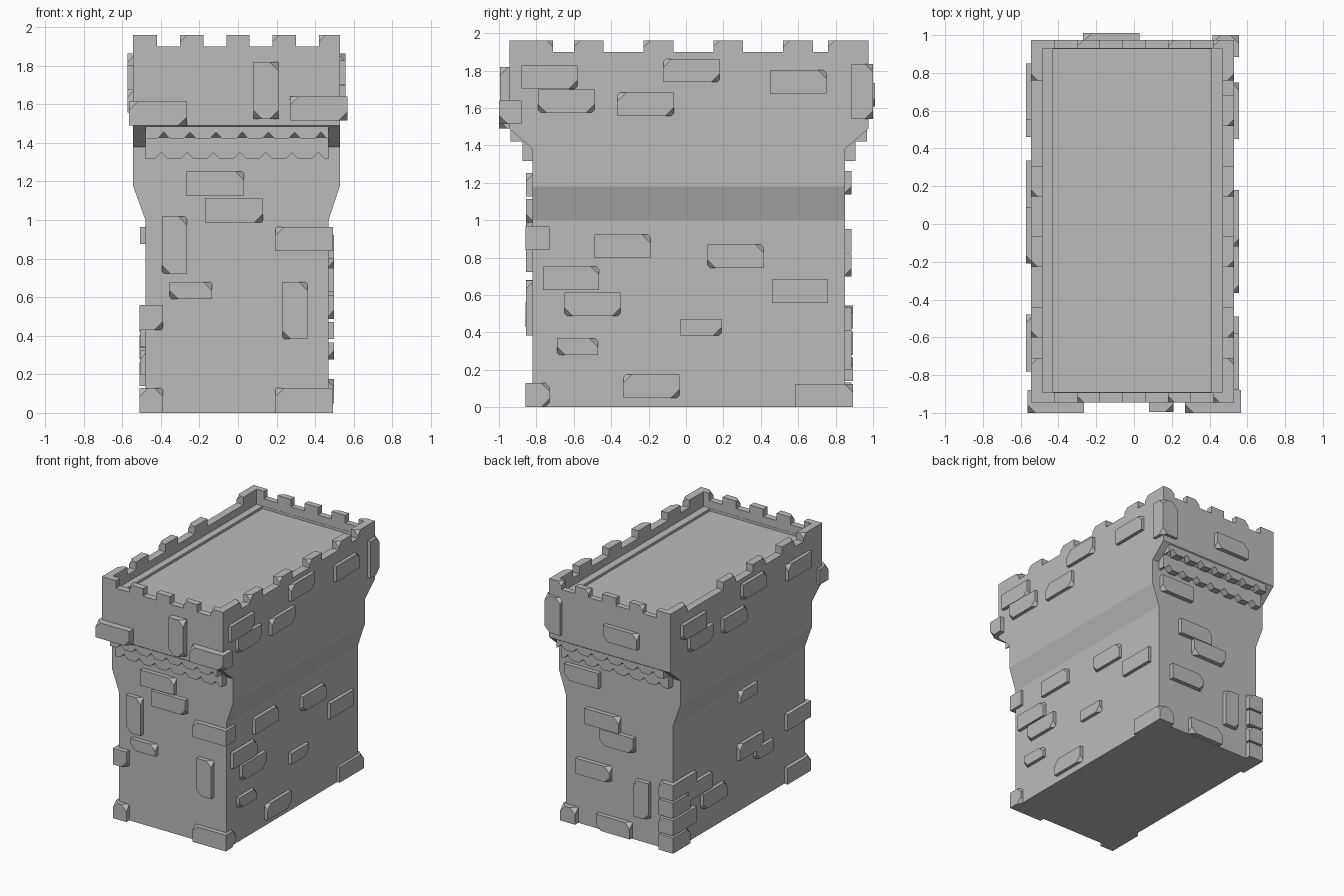
import bpy, bmesh
from itertools import product

default_cube = bpy.data.objects.get("Cube")
if default_cube:
    bpy.data.objects.remove(default_cube, do_unlink=True)

stone = bpy.data.materials.new("grey_stone")
stone.use_nodes = True
GREY = (0.5, 0.5, 0.5, 1)
stone.diffuse_color = GREY
stone.node_tree.nodes["Principled BSDF"].inputs["Base Color"].default_value = GREY


def finish(name, bm):
    """Turn a bmesh into a flat shaded stone object."""
    bmesh.ops.recalc_face_normals(bm, faces=bm.faces)
    mesh = bpy.data.meshes.new(name)
    bm.to_mesh(mesh)
    bm.free()
    mesh.materials.append(stone)
    obj = bpy.data.objects.new(name, mesh)
    bpy.context.collection.objects.link(obj)
    return obj


def block(name, xs, ys, zs, cuts=(), size=0.045):
    """Box between ranges; each corner in cuts, such as '+-+', is sliced off."""
    bm = bmesh.new()
    ranges = (xs, ys, zs)
    for signs in product("-+", repeat=3):
        corner = [r[s == "+"] for r, s in zip(ranges, signs)]
        if "".join(signs) not in cuts:
            bm.verts.new(corner)
            continue
        for axis, (r, s) in enumerate(zip(ranges, signs)):
            point = list(corner)
            step = min(size, (r[1] - r[0]) * 0.7)
            point[axis] += -step if s == "+" else step
            bm.verts.new(point)
    bmesh.ops.convex_hull(bm, input=bm.verts)
    bmesh.ops.dissolve_limit(bm, angle_limit=0.01, verts=bm.verts, edges=bm.edges)
    return finish(name, bm)


# Tower shell: stacked rectangles from the foot, over the parapet, to the roof floor
LOWER, UPPER = (-.48, .47), (-.545, .53)
NARROW, DEEP = (-.82, .85), (-.945, .975)
INNER_X, INNER_Y = (-.484, .468), (-.892, .928)
rings = [
    (LOWER, NARROW, 0), (LOWER, NARROW, 1), (UPPER, NARROW, 1.18),
    (UPPER, NARROW, 1.38), (UPPER, DEEP, 1.49), (UPPER, DEEP, 1.9),
    (INNER_X, INNER_Y, 1.9), (INNER_X, INNER_Y, 1.84),
    ((-.43, .41), (-.89, .926), 1.84), ((-.43, .41), (-.89, .926), 1.82),
]
bm = bmesh.new()
loops = []
for (x0, x1), (y0, y1), z in rings:
    corners = ((x0, y0), (x1, y0), (x1, y1), (x0, y1))
    loops.append([bm.verts.new((x, y, z)) for x, y in corners])
for low, high in zip(loops, loops[1:]):
    for i in range(4):
        j = (i + 1) % 4
        bm.faces.new((low[i], low[j], high[j], high[i]))
bm.faces.new(loops[0])
bm.faces.new(loops[-1])
finish("tower_shell", bm)


# Toothed corbel strips under the overhang, front and back
def corbel(name, y_in, y_out, top, notch, bottom, shift):
    count = 7
    left, right = LOWER
    pitch = (right - left) / count
    profile = [(right, top), (left, top), (left, bottom)]
    for i in range(count):
        middle = left + pitch * (i + shift)
        profile += [(middle - pitch / 4, bottom), (middle, notch), (middle + pitch / 4, bottom)]
    profile.append((right, bottom))
    bm = bmesh.new()
    face = bm.faces.new([bm.verts.new((x, y_in, z)) for x, z in profile])
    moved = bmesh.ops.extrude_face_region(bm, geom=[face])["geom"]
    verts = [v for v in moved if isinstance(v, bmesh.types.BMVert)]
    bmesh.ops.translate(bm, verts=verts, vec=(0, y_out - y_in, 0))
    finish(name, bm)


for end, wall, sign in (("front", NARROW[0], -1), ("back", NARROW[1], 1)):
    inside = wall - sign * .03
    corbel(end + "_lower_corbel", inside, wall + sign * .055, 1.44, 1.35, 1.316, .6)
    corbel(end + "_upper_corbel", inside, wall + sign * .118, 1.49, 1.456, 1.42, .7)

# Battlements
CREST = (1.88, 1.96)
for end, ys in (("front", (DEEP[0], INNER_Y[0])), ("back", (INNER_Y[1], DEEP[1]))):
    for i in range(5):
        middle = (i - 2) * .24
        xs = (max(middle - .06, UPPER[0]), min(middle + .06, UPPER[1]))
        outer = "-" if end == "front" else "+"
        cut = ["-" + outer + "+"] if i != 2 else []
        block(end + "_merlon", xs, ys, CREST, cut, .035)
for side, xs in (("left", (INNER_X[1], UPPER[1])), ("right", (UPPER[0], INNER_X[0]))):
    outer = "+" if side == "left" else "-"
    block(side + "_corner_merlon", xs, (DEEP[0], -.71), CREST, [outer + "++"], .035)
    block(side + "_corner_merlon", xs, (.76, DEEP[1]), CREST, [outer + "-+"], .035)
    for i in range(4 if side == "left" else 3):
        y = -.52 + i * .373
        block(side + "_merlon", xs, (y - .08, y + .08), CREST, [outer + "-+"], .035)

# Raised bricks: size, position along the wall, height, sliced corners (along, up)
SIZES = {"long": (.15, .0625), "tall": (.065, .1475), "short": (.11, .044)}
FRONT = [
    ("tall", .145, 1.672, "-- +- ++"), ("long", -.12, 1.19, "++"),
    ("long", -.02, 1.05, "+-"), ("tall", -.33, .87, "++ --"),
    ("short", -.245, .635, "++ --"), ("tall", .295, .53, "++ --"),
]
BACK = [
    ("long", -.12, 1.67, "-+ +-"), ("long", .31, 1.2, "+-"),
    ("long", .13, .89, "-+"), ("long", 0, .76, "+- --"),
    ("long", .21, .47, "-+ --"), ("tall", -.22, .35, "++ --"),
    ("long", .03, .07, "-+ +-"),
]
SIDE_TOP = [
    ("long", .72, 1.765, "+-"), ("long", .63, 1.637, "-- +-"),
    ("long", .205, 1.62, "-+ +-"), ("long", -.04, 1.8, "-+ +-"),
    ("long", -.61, 1.74, "++"),
]
LEFT = [
    ("long", -.34, .86, "++"), ("long", .265, .807, "++ --"),
    ("long", -.615, .69, "++"), ("long", -.5, .55, "-- +-"),
    ("short", -.58, .322, "-- ++"), ("long", -.185, .112, "-+ +-"),
    ("short", .08, .427, "+-"), ("long", .61, .62, ""),
]
RIGHT = [
    ("long", .35, .26, "-+ +-"), ("long", .54, .4, "++"),
    ("long", -.11, .48, "-- ++"), ("short", -.28, .385, "+-"),
    ("short", -.08, .92, "++"),
]


def lay_bricks(side, bricks):
    sign = "+" if side in ("left", "back") else "-"
    along_x = side in ("front", "back")
    for kind, u, z, corners in bricks:
        high = z > 1.4
        if along_x:
            wall = (DEEP if high else NARROW)[sign == "+"]
            raise_by = .05 if high and side == "front" else .035
        else:
            wall = (UPPER if high else LOWER)[sign == "+"]
            raise_by = .027
        tip = wall + (raise_by if sign == "+" else -raise_by)
        depth = sorted((wall - .03 if sign == "+" else wall + .03, tip))
        half_u, half_z = SIZES[kind]
        span, rise = (u - half_u, u + half_u), (z - half_z, z + half_z)
        if along_x:
            cuts = [c[0] + sign + c[1] for c in corners.split()]
            block(side + "_brick", span, depth, rise, cuts)
        else:
            cuts = [sign + c for c in corners.split()]
            block(side + "_brick", depth, span, rise, cuts)


lay_bricks("front", FRONT)
lay_bricks("back", BACK)
lay_bricks("left", [(k, -u - .01, z, c) for k, u, z, c in SIDE_TOP] + LEFT)
lay_bricks("right", [(k, u - .02, z, c) for k, u, z, c in SIDE_TOP] + RIGHT)

# Corner stones wrapping two walls
X_LOW, X_HIGH = -.51, .492
Y_LOW, Y_HIGH = -.857, .892
block("front_left_cornerstone", (.195, X_HIGH), (Y_LOW, -.73), (.84, .965), ["--+"])
block("front_left_footstone", (.195, X_HIGH), (Y_LOW, -.73), (0, .13), ["--+", "++-", "+++"])
block("front_right_cornerstone", (X_LOW, -.39), (Y_LOW, -.56), (.43, .56), ["+--"])
block("front_right_footstone", (X_LOW, -.39), (Y_LOW, -.56), (0, .13), ["+-+", "--+"])
block("back_left_footstone", (.36, X_HIGH), (.585, Y_HIGH), (0, .125), ["+++", "-++"])
for i in range(4):
    z = i * .14
    length = .3 if i % 2 else .22
    block("back_right_cornerstone", (X_LOW, -.38), (Y_HIGH - length, Y_HIGH),
          (z, z + .125), ["+++" if i % 2 else "--+"])
block("front_right_high_stone", (-.565, -.265), (-1, -.88), (1.49, 1.615), ["+--", "--+"])
block("front_left_high_stone", (.27, .567), (-1, -.88), (1.515, 1.64), ["+--", "--+"])
block("back_left_high_stone", (.415, .555), (.885, 1), (1.54, 1.835), ["+++", "++-", "-++"])
